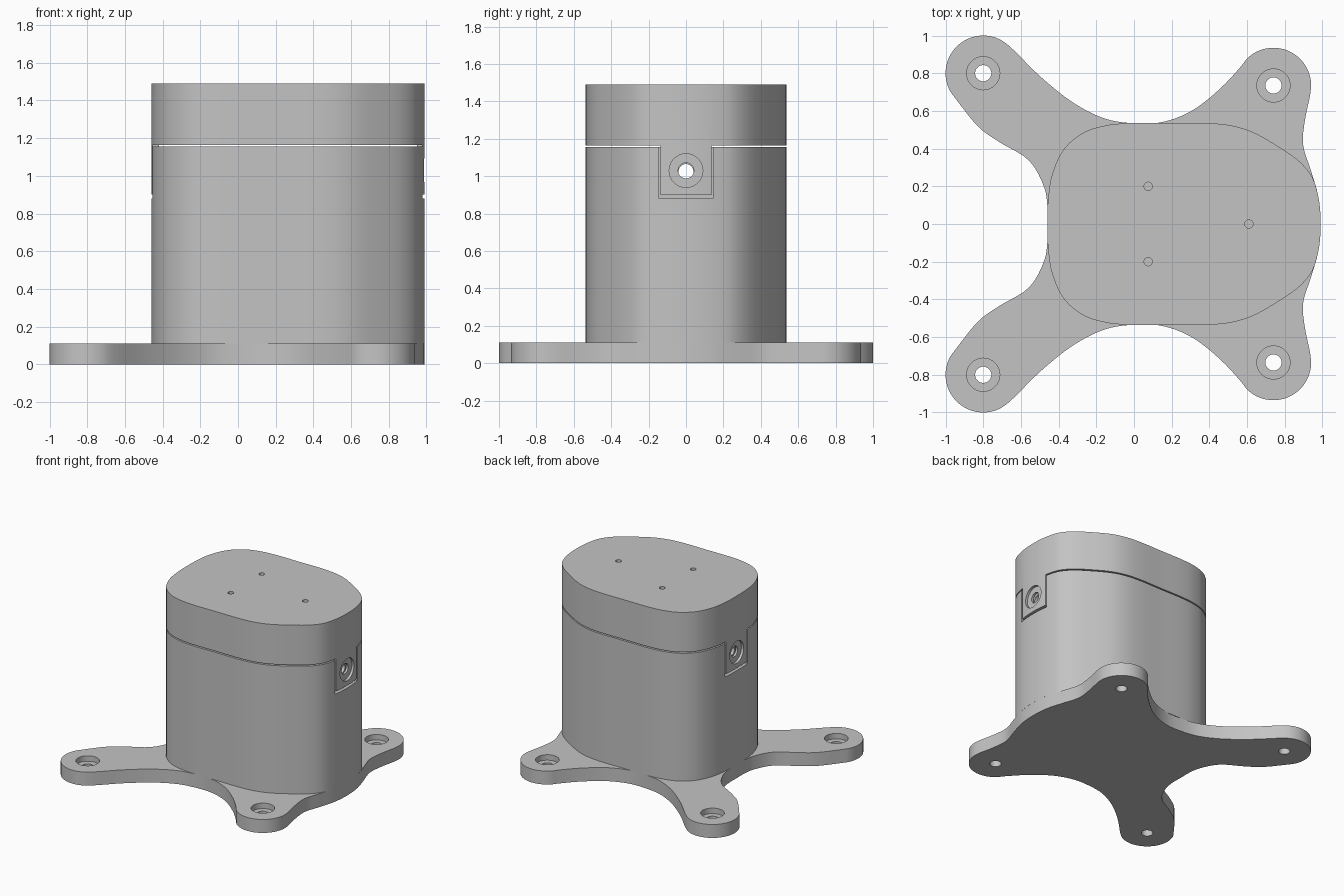
import bpy, bmesh, math
from mathutils import Vector, Matrix

if "Cube" in bpy.data.objects:
    bpy.data.objects.remove(bpy.data.objects["Cube"])

grey = bpy.data.materials.new("light_grey_plastic")
grey.diffuse_color = (0.55, 0.55, 0.55, 1)
grey.use_nodes = True
grey.node_tree.nodes["Principled BSDF"].inputs["Base Color"].default_value = grey.diffuse_color


def outline(half, steps):
    """Mirror a half outline over y = 0 and run a closed smooth curve through it."""
    pts = [Vector(p) for p in half]
    pts += [Vector((p[0], -p[1])) for p in half[-2:0:-1]]
    n, out = len(pts), []
    for i in range(n):
        a, b, c, d = (pts[(i + k) % n] for k in (-1, 0, 1, 2))
        # centripetal knots avoid overshoot with uneven spacing
        t1 = (b - a).length ** 0.5
        t2 = t1 + (c - b).length ** 0.5
        t3 = t2 + (d - c).length ** 0.5
        for s in range(steps):
            t = t1 + (t2 - t1) * s / steps
            a1 = a.lerp(b, t / t1)
            a2 = b.lerp(c, (t - t1) / (t2 - t1))
            a3 = c.lerp(d, (t - t2) / (t3 - t2))
            b1 = a1.lerp(a2, t / t2)
            b2 = a2.lerp(a3, (t - t1) / (t3 - t1))
            out.append(b1.lerp(b2, (t - t1) / (t2 - t1)))
    return out


def finish(name, bm):
    bmesh.ops.recalc_face_normals(bm, faces=bm.faces)
    me = bpy.data.meshes.new(name)
    bm.to_mesh(me)
    bm.free()
    ob = bpy.data.objects.new(name, me)
    bpy.context.collection.objects.link(ob)
    me.materials.append(grey)
    return ob


def prism(name, pts, z0, z1):
    bm = bmesh.new()
    face = bm.faces.new([bm.verts.new((p.x, p.y, z0)) for p in pts])
    ext = bmesh.ops.extrude_face_region(bm, geom=[face])
    top = [v for v in ext["geom"] if isinstance(v, bmesh.types.BMVert)]
    bmesh.ops.translate(bm, verts=top, vec=(0, 0, z1 - z0))
    return finish(name, bm)


def box(lo, hi):
    pts = [Vector(p) for p in ((lo[0], lo[1]), (hi[0], lo[1]), (hi[0], hi[1]), (lo[0], hi[1]))]
    return prism("cutter", pts, lo[2], hi[2])


def cylinder(a, b, r):
    a, b = Vector(a), Vector(b)
    rot = (b - a).to_track_quat('Z', 'Y').to_matrix().to_4x4()
    bm = bmesh.new()
    bmesh.ops.create_cone(bm, cap_ends=True, segments=40, radius1=r, radius2=r,
                          depth=(b - a).length, matrix=Matrix.Translation((a + b) / 2) @ rot)
    return finish("cutter", bm)


def cut(ob, cutters):
    """Subtract every cutter, then smooth the curved sides."""
    bpy.ops.object.select_all(action='DESELECT')
    bpy.context.view_layer.objects.active = ob
    ob.select_set(True)
    for c in cutters:
        m = ob.modifiers.new("cut", 'BOOLEAN')
        m.operation, m.solver, m.object = 'DIFFERENCE', 'EXACT', c
        bpy.ops.object.modifier_apply(modifier=m.name)
        bpy.data.objects.remove(c)
    bpy.ops.object.shade_smooth_by_angle(angle=math.radians(30))


def arc(cx, cy, r, a0, a1, n=9):
    return [(cx + r * math.cos(math.radians(a0 + (a1 - a0) * i / n)),
             cy + r * math.sin(math.radians(a0 + (a1 - a0) * i / n))) for i in range(n + 1)]


# Outlines seen from above, left end to right end
body_half = [(-.46, 0), (-.455, .14), (-.434, .265), (-.37, .4), (-.264, .487), (-.15, .523),
             (-.03, .535), (.18, .535), (.4, .535), (.52, .522), (.625, .49), (.76, .415),
             (.88, .33), (.945, .25), (.977, .15), (.988, .07), (.99, 0)]
plate_half = ([(-.46, 0), (-.46, .1), (-.475, .19), (-.555, .335), (-.715, .435), (-.82, .51)]
              + arc(-.8, .8, .2, 225, 45)
              + [(-.5, .785), (-.317, .64), (-.157, .56), (-.035, .537), (.13, .537),
                 (.295, .594), (.455, .716)]
              + arc(.74, .735, .2, 150, -10)
              + [(.908, .557), (.897, .423), (.94, .28), (.977, .15), (.99, 0)])
body_line = outline(body_half, 5)
cavity_line = [Vector((.265 + (p.x - .265) * .86, p.y * .85)) for p in body_line]

# Base plate with four counterbored feet
plate = prism("base_plate", outline(plate_half, 4), 0, .11)
holes = []
for x, y in ((-.8, .8), (.74, .735)):
    for s in (1, -1):
        holes += [cylinder((x, y * s, -.1), (x, y * s, .3), .043),
                  cylinder((x, y * s, .065), (x, y * s, .3), .088)]
cut(plate, holes)

# Hollow housing with a pocket and screw hole at each end
body = prism("housing", body_line, .11, 1.155)
cut(body, [prism("cutter", cavity_line, .16, 2),
           box((.94, -.145, .88), (1.2, .145, 1.4)),
           box((-.7, -.145, .88), (-.41, .145, 1.4)),
           cylinder((-.8, 0, 1.025), (1.3, 0, 1.025), .04)])

# Lid with a hanging tab at each end, screw holes and three top holes
lid = prism("lid", body_line, .9, 1.49)
cut(lid, [box((-.42, -1, .5), (.95, 1, 1.165)),
          box((-2, .135, .5), (2, 1, 1.165)),
          box((-2, -1, .5), (2, -.135, 1.165)),
          prism("cutter", cavity_line, .6, 1.39),
          cylinder((-.8, 0, 1.03), (1.3, 0, 1.03), .042),
          cylinder((.968, 0, 1.03), (1.3, 0, 1.03), .09),
          cylinder((-.8, 0, 1.03), (-.438, 0, 1.03), .09)]
    + [cylinder((x, y, 1.3), (x, y, 1.6), .022) for x, y in ((.075, .2), (.075, -.2), (.61, 0))])
